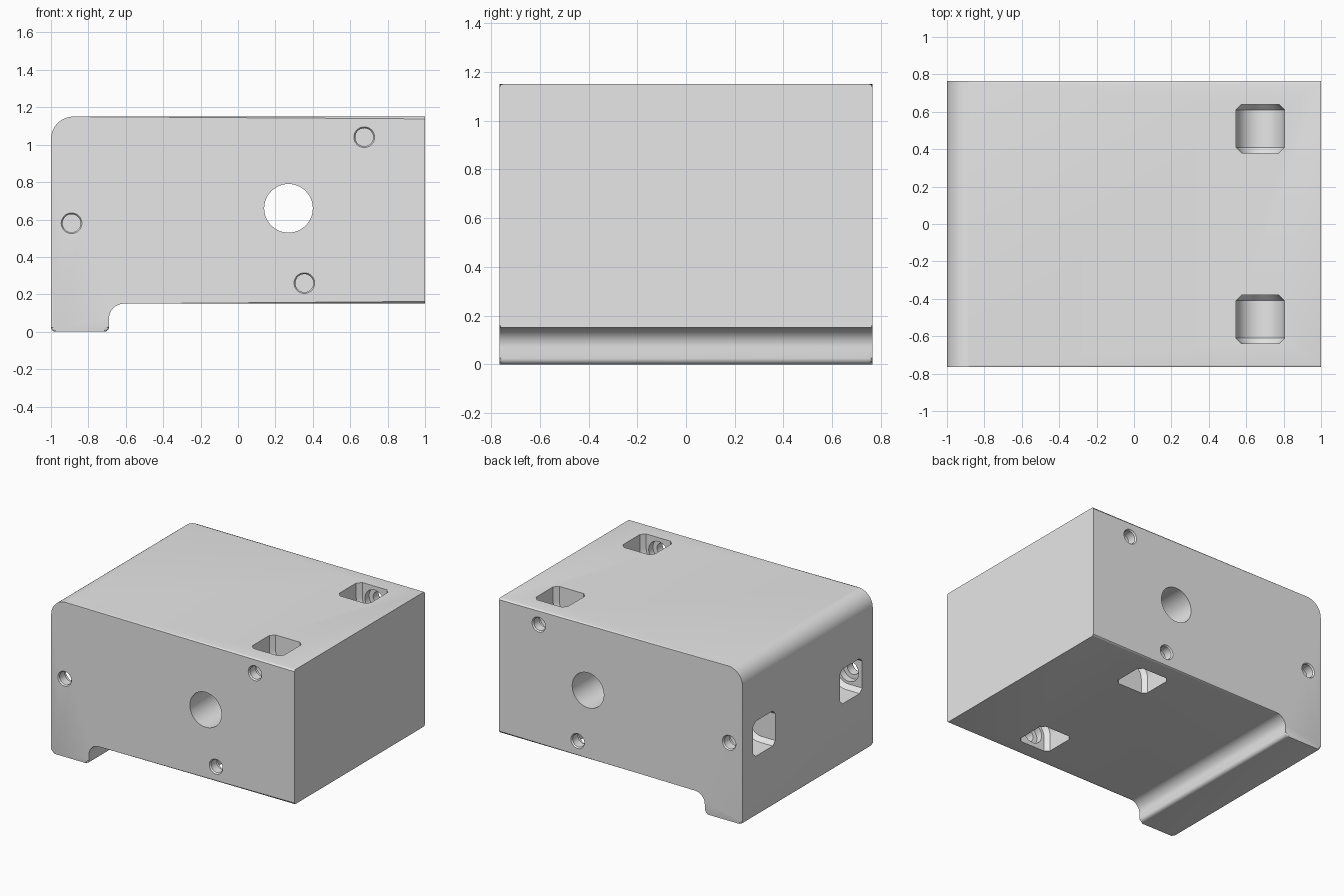
import bpy, bmesh
from math import cos, sin, radians

cube = bpy.data.objects.get("Cube")
if cube:
    bpy.data.objects.remove(cube, do_unlink=True)

HALF_DEPTH = 0.765

grey = bpy.data.materials.new("plain grey")
grey.use_nodes = True
grey.diffuse_color = (0.8, 0.8, 0.8, 1)
grey.node_tree.nodes["Principled BSDF"].inputs["Base Color"].default_value = (0.8, 0.8, 0.8, 1)


def arc(cx, cz, r, start, end, steps=12):
    angles = [radians(start + (end - start) * i / steps) for i in range(steps + 1)]
    return [(cx + r * cos(a), cz + r * sin(a)) for a in angles]


def add_object(name, bm):
    bmesh.ops.recalc_face_normals(bm, faces=bm.faces)
    mesh = bpy.data.meshes.new(name)
    bm.to_mesh(mesh)
    bm.free()
    mesh.materials.append(grey)
    obj = bpy.data.objects.new(name, mesh)
    bpy.context.collection.objects.link(obj)
    return obj


def loft(bm, sections):
    """Skin matching outlines, given as (y, [(x, z), ...]), and cap both ends."""
    rings = [[bm.verts.new((x, y, z)) for x, z in outline] for y, outline in sections]
    n = len(rings[0])
    for a, b in zip(rings, rings[1:]):
        for i in range(n):
            j = (i + 1) % n
            bm.faces.new((a[i], a[j], b[j], b[i]))
    bm.faces.new(rings[0])
    bm.faces.new(rings[-1])


def cutter(name, sections):
    bm = bmesh.new()
    loft(bm, sections)
    obj = add_object(name, bm)
    obj.hide_render = True
    return obj


def circle(x, z, r, steps=48):
    return arc(x, z, r, 0, 360, steps)[:-1]


def slot(x, z, r, facing, length=0.4):
    """U outline around (x, z), open towards the facing angle."""
    outline = arc(x, z, r, facing + 90, facing + 270, 24)
    dx, dz = length * cos(radians(facing)), length * sin(radians(facing))
    first, last = outline[0], outline[-1]
    return outline + [(last[0] + dx, last[1] + dz), (first[0] + dx, first[1] + dz)]


# Body: side profile with a rounded shoulder and a foot
profile = [(1, 0.15), (1, 1.15)]
profile += arc(-0.88, 1.03, 0.12, 90, 180, 16)
profile += arc(-0.975, 0.025, 0.025, 180, 270, 6)
profile += arc(-0.715, 0.025, 0.025, 270, 360, 6)
profile += arc(-0.61, 0.07, 0.08, 180, 90)
bm = bmesh.new()
loft(bm, [(-HALF_DEPTH, profile), (HALF_DEPTH, profile)])

# Soften the outline edges of the front and back, but not the flat +x end
rim = [e for e in bm.edges
       if abs(e.verts[0].co.y - e.verts[1].co.y) < 1e-5
       and not all(v.co.x > 0.999 for v in e.verts)]
bmesh.ops.bevel(bm, geom=rim, offset=0.012, segments=3, profile=0.5, affect='EDGES')
body = add_object("block_body", bm)

# Main bore straight through
cutters = [cutter("main_bore", [(y, circle(0.27, 0.66, 0.13, 64)) for y in (-1, 1)])]

# Bolt positions (x, z) and the direction each pocket opens: up, left end, down
bolts = [(0.675, 1.04, 90), (-0.89, 0.58, 180), (0.355, 0.26, 270)]
pocket_steps = [(0.38, 0.10), (0.41, 0.13), (0.61, 0.13), (0.64, 0.10)]
hole_steps = [(0.55, 0.08), (0.69, 0.08), (0.691, 0.048), (0.755, 0.048),
              (0.766, 0.056), (0.85, 0.056)]
for x, z, facing in bolts:
    for side in (-1, 1):
        cutters.append(cutter("pocket", [(side * y, slot(x, z, r, facing)) for y, r in pocket_steps]))
        cutters.append(cutter("bolt_hole", [(side * y, circle(x, z, r)) for y, r in hole_steps]))

# Cut everything, then keep only the finished block
for c in cutters:
    mod = body.modifiers.new(c.name, 'BOOLEAN')
    mod.operation = 'DIFFERENCE'
    mod.solver = 'EXACT'
    mod.object = c
bpy.context.view_layer.update()
evaluated = body.evaluated_get(bpy.context.evaluated_depsgraph_get())
finished = bpy.data.meshes.new_from_object(evaluated)
body.modifiers.clear()
body.data = finished
for c in cutters:
    bpy.data.objects.remove(c, do_unlink=True)
finished.materials.clear()
finished.materials.append(grey)
for p in finished.polygons:
    p.material_index = 0

bpy.ops.object.select_all(action='DESELECT')
body.select_set(True)
bpy.context.view_layer.objects.active = body
bpy.ops.object.shade_smooth_by_angle(angle=radians(30))
